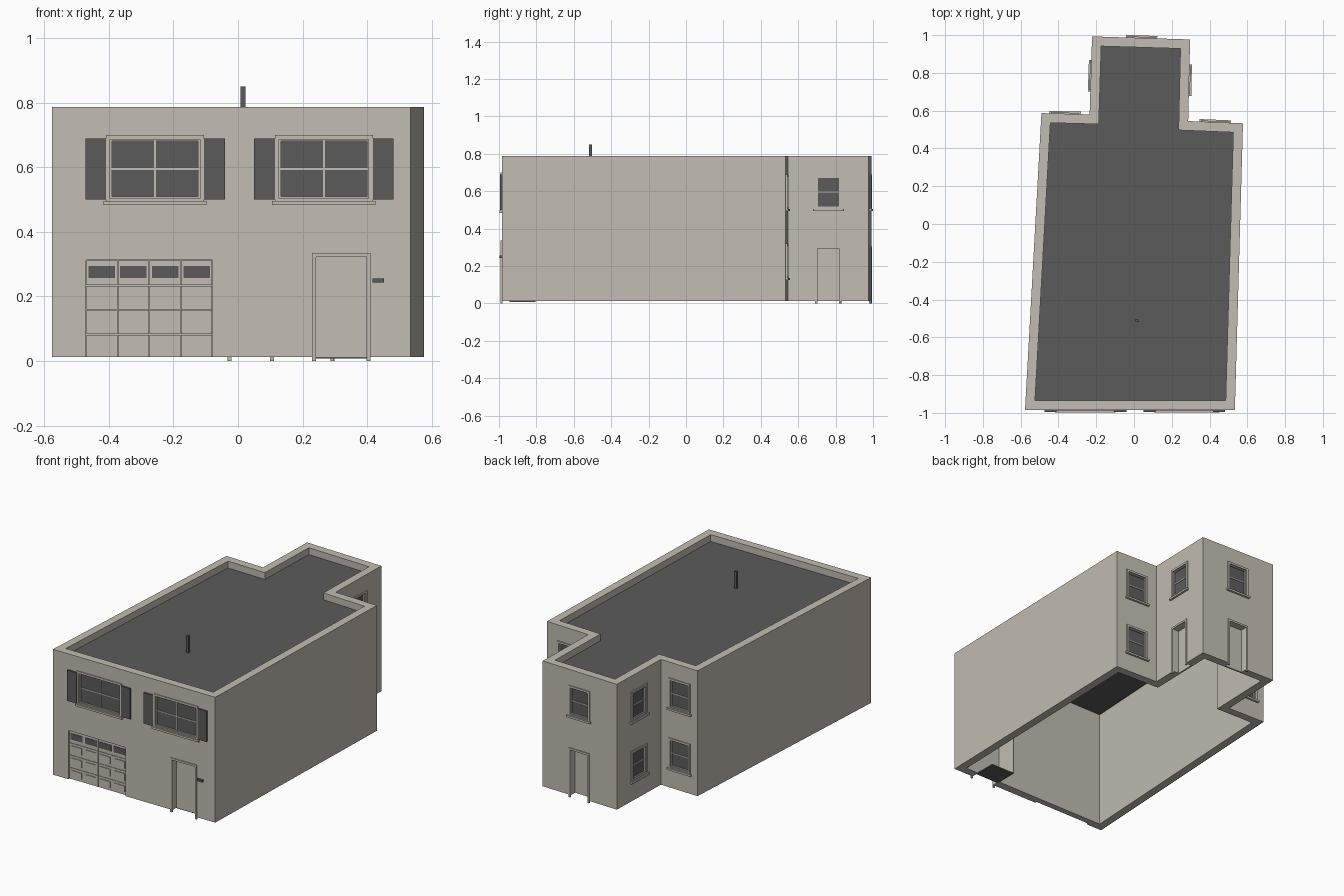
import bpy, bmesh
from mathutils import Matrix, Vector

cube = bpy.data.objects.get("Cube")
if cube:
    bpy.data.objects.remove(cube)


def material(name, rgb):
    m = bpy.data.materials.new(name)
    m.use_nodes = True
    m.diffuse_color = (*rgb, 1)
    m.node_tree.nodes["Principled BSDF"].inputs["Base Color"].default_value = (*rgb, 1)
    return m


STUCCO = material("warm_beige", (0.54, 0.51, 0.45))
DARK = material("dark_grey", (0.105, 0.105, 0.105))


def make_object(name, bm, mat):
    bmesh.ops.recalc_face_normals(bm, faces=bm.faces)
    mesh = bpy.data.meshes.new(name)
    bm.to_mesh(mesh)
    bm.free()
    mesh.materials.append(mat)
    ob = bpy.data.objects.new(name, mesh)
    bpy.context.collection.objects.link(ob)
    return ob


def add_box(bm, frame, x0, x1, y0, y1, z0, z1):
    centre = Vector((x0 + x1, y0 + y1, z0 + z1)) / 2
    size = Matrix.Diagonal((x1 - x0, y1 - y0, z1 - z0, 1))
    bmesh.ops.create_cube(bm, size=1, matrix=frame @ Matrix.Translation(centre) @ size)


def boxes(name, mat, frame, items):
    bm = bmesh.new()
    for item in items:
        add_box(bm, frame, *item)
    return make_object(name, bm, mat)


def surround(half, z0, z1, t, y0, y1, closed=True):
    """Trim around an opening: two uprights, a head and maybe a foot."""
    items = [(-half, -half + t, y0, y1, z0, z1), (half - t, half, y0, y1, z0, z1),
             (-half + t, half - t, y0, y1, z1 - t, z1)]
    if closed:
        items.append((-half + t, half - t, y0, y1, z0, z0 + t))
    return items


# Footprint, counter-clockwise from the front right corner
OUTER = [Vector(p) for p in [(-.577, -.985), (.534, -.985), (.577, .533), (.287, .545),
                             (.297, .977), (-.222, .993), (-.235, .58), (-.49, .587)]]
FRONT, REAR_L, WING_L, WING_BACK, WING_R, REAR_R = 0, 2, 3, 4, 5, 6
WALL, BASE, TOP, ROOF = .05, .012, .787, .745
COUNT = len(OUTER)


def inward(i):
    d = (OUTER[(i + 1) % COUNT] - OUTER[i]).normalized()
    return Vector((-d.y, d.x))


def inset_corner(i):
    a, b = inward(i - 1), inward(i)
    return OUTER[i] + (a + b) * WALL / (1 + a.dot(b))


INNER = [inset_corner(i) for i in range(COUNT)]


def wall_frame(i, coord):
    """Local x runs along the wall, local y goes into it."""
    a, b = OUTER[i], OUTER[(i + 1) % COUNT]
    d, n = (b - a).normalized(), inward(i)
    axis = 0 if abs(d.x) > abs(d.y) else 1
    p = a + (b - a) * ((coord - a[axis]) / (b - a)[axis])
    return Matrix(((d.x, n.x, 0, p.x), (d.y, n.y, 0, p.y), (0, 0, 1, 0), (0, 0, 0, 1)))


# Walls with parapet, open below
bm = bmesh.new()
out_v = [bm.verts.new((p.x, p.y, BASE)) for p in OUTER]
in_v = [bm.verts.new((p.x, p.y, BASE)) for p in INNER]
for i in range(COUNT):
    j = (i + 1) % COUNT
    bm.faces.new((out_v[i], out_v[j], in_v[j], in_v[i]))
top = bmesh.ops.extrude_face_region(bm, geom=bm.faces[:])
bmesh.ops.translate(bm, vec=(0, 0, TOP - BASE),
                    verts=[g for g in top["geom"] if isinstance(g, bmesh.types.BMVert)])
walls = make_object("walls", bm, STUCCO)

# Flat roof and vent pipe
bm = bmesh.new()
bm.faces.new([bm.verts.new((p.x, p.y, ROOF)) for p in INNER])
make_object("roof", bm, DARK)
boxes("vent_pipe", DARK, Matrix.Translation((.015, -.51, 0)),
      [(-.008, .008, -.008, .008, ROOF - .005, .85)])

pockets = bmesh.new()


def window(name, wall, coord, half, z0, z1, columns):
    f = wall_frame(wall, coord)
    t, depth = .013, .015
    h, a, b = half - t, z0 + t, z1 - t
    add_box(pockets, f, -h, h, -.02, depth, a, b)
    boxes(name + "_glass", DARK, f, [(-h, h, depth - .005, depth + .002, a, b)])
    mid = (a + b) / 2
    bars = surround(half, z0, z1, t, -.006, .004)
    bars += surround(h, a, b, .006, .002, depth)
    bars.append((-h, h, .006, depth, mid - .003, mid + .003))
    for k in range(1, columns):
        x = -h + 2 * h * k / columns
        bars.append((x - .003, x + .003, .006, depth, a, b))
    boxes(name + "_frame", STUCCO, f, bars)
    boxes(name + "_sill", STUCCO, f, [(-half - .008, half + .008, -.013, .002, z0 - .006, z0 + .006)])
    return f


def doorway(name, wall, coord, half, height):
    f = wall_frame(wall, coord)
    t = .012
    add_box(pockets, f, -half + t, half - t, -.02, .04, -.05, height - t)
    boxes(name + "_trim", STUCCO, f, surround(half, 0, height, t, -.006, .004, False))
    return f


# Front windows with shutters
for side, x in (("right", -.257), ("left", .266)):
    f = window("front_window_" + side, FRONT, x, .152, .49, .70, 2)
    boxes("shutters_" + side, DARK, f,
          [(-.216, -.152, -.01, .002, .5, .69), (.152, .216, -.01, .002, .5, .69)])

# Rear windows, upper and lower
LOW, HIGH = .13, .5
for name, wall, coord, levels in (("rear_left", REAR_L, .43, (LOW, HIGH)),
                                  ("rear_right", REAR_R, -.365, (LOW, HIGH)),
                                  ("wing_right", WING_R, .785, (LOW, HIGH)),
                                  ("wing_left", WING_L, .762, (HIGH,)),
                                  ("wing_back", WING_BACK, .04, (HIGH,))):
    for z in levels:
        level = "upper" if z == HIGH else "lower"
        window(f"{name}_window_{level}", wall, coord, .075, z, z + .19, 1)

# Doors
doorway("wing_left_door", WING_L, .76, .07, .305)
doorway("wing_back_door", WING_BACK, .04, .072, .305)
f = doorway("front_door", FRONT, .32, .09, .335)
boxes("entry_floor", DARK, f, [(-.08, .08, .04, .18, .008, .016)])
boxes("entry_side_wall", STUCCO, f, [(-.085, -.08, .045, .18, .016, .32)])
boxes("mailbox", DARK, f, [(.096, .132, -.012, .002, .243, .256)])

# Garage door: sections split by thin joints, glazed top row
f = wall_frame(FRONT, -.275)
HALF, HEAD, SET = .196, .313, .02
add_box(pockets, f, -HALF, HALF, -.02, SET, -.05, HEAD)
levels = [BASE, .083, .16, .235, HEAD]
sections, panes, pitch = [], [], 2 * HALF / 4
for c in range(4):
    x = -HALF + pitch * c
    for z0, z1 in zip(levels, levels[1:]):
        sections.append((x + .001, x + pitch - .001, SET - .008, SET + .002, z0, z1 - .002))
    for z0, z1 in zip(levels[:3], levels[1:4]):
        sections.append((x + .014, x + pitch - .014, SET - .012, SET, z0 + .016, z1 - .016))
    panes.append((x + .008, x + pitch - .008, SET - .011, SET, .257, .294))
boxes("garage_door", STUCCO, f, sections)
boxes("garage_door_glass", DARK, f, panes)

# Cut every opening into the walls
cutter = make_object("opening_cutter", pockets, STUCCO)
cutter.hide_render = True
cut = walls.modifiers.new("openings", 'BOOLEAN')
cut.operation, cut.solver, cut.object = 'DIFFERENCE', 'EXACT', cutter
bpy.context.view_layer.objects.active = walls
bpy.ops.object.modifier_apply(modifier=cut.name)
bpy.data.objects.remove(cutter)
